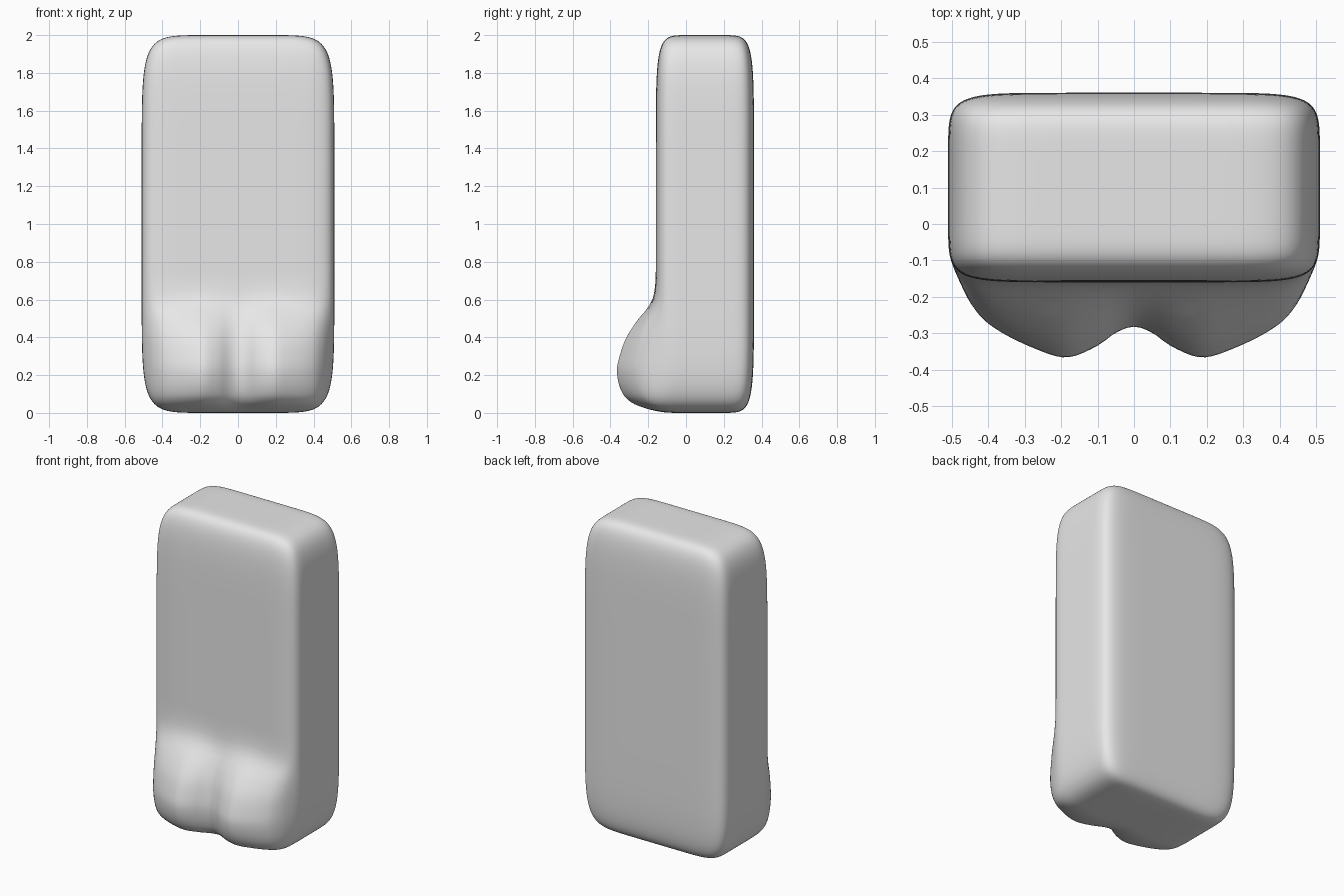
import bpy, bmesh, math
from mathutils import Vector

if "Cube" in bpy.data.objects:
    bpy.data.objects.remove(bpy.data.objects["Cube"], do_unlink=True)

HALF = Vector((0.51, 0.26, 1.0))      # half sizes of the slab
CENTRE = Vector((0, 0.1, 1.0))
POWER = 8                             # squareness of the rounded slab

# bulge depth by height, and its share by distance from the middle groove
DEPTH = [(0, .08), (.02, .12), (.05, .175), (.1, .205), (.22, .214), (.3, .195),
         (.4, .156), (.5, .09), (.55, .047), (.6, .018), (.66, .005), (.75, 0)]
SHARE = [(0, .6), (.05, .68), (.1, .85), (.18, 1), (.25, .93), (.4, .6),
         (.45, .38), (.5, .03), (.52, 0)]


def smooth_lookup(table, t):
    """Cubic interpolation through the table, flat at both ends."""
    if t <= table[0][0]:
        return table[0][1]
    if t >= table[-1][0]:
        return table[-1][1]

    def slope(i):
        if i in (0, len(table) - 1):
            return 0
        (a, p), (b, q) = table[i - 1], table[i + 1]
        return (q - p) / (b - a)

    i = next(k for k in range(len(table) - 1) if t <= table[k + 1][0])
    (a, p), (b, q) = table[i], table[i + 1]
    h = b - a
    s = (t - a) / h
    return (p * (1 + 2 * s) * (1 - s) ** 2 + q * s * s * (3 - 2 * s)
            + h * s * (1 - s) * (slope(i) * (1 - s) - slope(i + 1) * s))


def shape(co):
    """Turn a cube point into a point on the rounded slab with its bulges."""
    u = Vector([(c + math.sin(c * math.pi / 2)) / 2 for c in co])
    u /= sum(abs(c) ** POWER for c in u) ** (1 / POWER)
    p = Vector([c * h for c, h in zip(u, HALF)]) + CENTRE
    if u.y < 0:
        bulge = smooth_lookup(DEPTH, p.z) * smooth_lookup(SHARE, abs(p.x))
        p.y += u.y * bulge
    return p


# rounded slab body with the twin bulges at the lower front
bm = bmesh.new()
bmesh.ops.create_cube(bm, size=2)
bmesh.ops.subdivide_edges(bm, edges=bm.edges[:], cuts=63, use_grid_fill=True)
for v in bm.verts:
    v.co = shape(v.co)
for f in bm.faces:
    f.smooth = True
mesh = bpy.data.meshes.new("body")
bm.to_mesh(mesh)
bm.free()
body = bpy.data.objects.new("body", mesh)
bpy.context.collection.objects.link(body)

# plain grey
grey = bpy.data.materials.new("light grey")
grey.use_nodes = True
colour = (0.8, 0.8, 0.8, 1)
grey.diffuse_color = colour
grey.node_tree.nodes["Principled BSDF"].inputs["Base Color"].default_value = colour
mesh.materials.append(grey)
